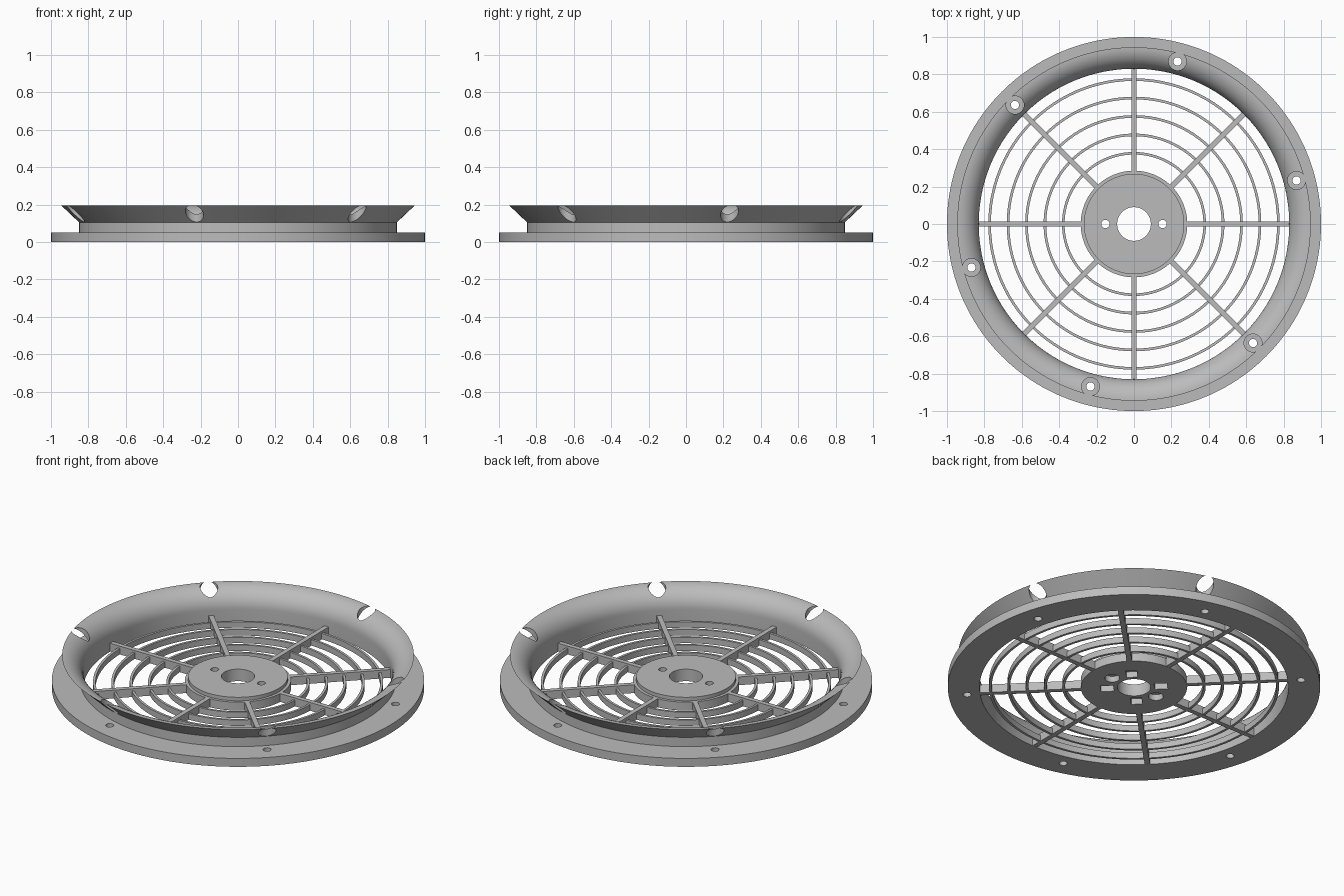
import bpy, bmesh, math
from mathutils import Matrix

cube = bpy.data.objects.get("Cube")
if cube:
    bpy.data.objects.remove(cube, do_unlink=True)

grey = bpy.data.materials.new("moulded grey")
grey.use_nodes = True
color = (0.5, 0.5, 0.5, 1)
grey.diffuse_color = color
grey.node_tree.nodes["Principled BSDF"].inputs["Base Color"].default_value = color


def make_object(name, bm):
    bmesh.ops.recalc_face_normals(bm, faces=bm.faces)
    mesh = bpy.data.meshes.new(name)
    bm.to_mesh(mesh)
    bm.free()
    mesh.materials.append(grey)
    obj = bpy.data.objects.new(name, mesh)
    bpy.context.collection.objects.link(obj)
    return obj


def lathe(name, profile, segments=128):
    """Revolve a closed (radius, z) profile around the z axis."""
    bm = bmesh.new()
    rings = []
    for i in range(segments):
        a = math.tau * i / segments
        rings.append([bm.verts.new((r * math.cos(a), r * math.sin(a), z)) for r, z in profile])
    n = len(profile)
    for i in range(segments):
        here, there = rings[i], rings[(i + 1) % segments]
        for j in range(n):
            k = (j + 1) % n
            bm.faces.new((here[j], there[j], there[k], here[k]))
    return make_object(name, bm)


def add_cylinder(bm, radius, z0, z1, distance, angle):
    a = math.radians(angle)
    place = Matrix.Translation((distance * math.cos(a), distance * math.sin(a), (z0 + z1) / 2))
    bmesh.ops.create_cone(bm, cap_ends=True, segments=32, radius1=radius, radius2=radius,
                          depth=z1 - z0, matrix=place)


def add_bar(bm, r0, r1, width, z0, z1, angle):
    place = (Matrix.Rotation(math.radians(angle), 4, 'Z')
             @ Matrix.Translation(((r0 + r1) / 2, 0, (z0 + z1) / 2))
             @ Matrix.Diagonal((r1 - r0, width, z1 - z0, 1)))
    bmesh.ops.create_cube(bm, size=1, matrix=place)


def cut(obj, bm):
    cutter = make_object("cutter", bm)
    cutter.hide_render = True
    mod = obj.modifiers.new("cut", 'BOOLEAN')
    mod.operation = 'DIFFERENCE'
    mod.solver = 'EXACT'
    mod.object = cutter
    bpy.context.view_layer.objects.active = obj
    bpy.ops.object.modifier_apply(modifier=mod.name)
    bpy.data.objects.remove(cutter, do_unlink=True)


# Outer frame: flange, neck and flared lip with a rounded inner mouth
mouth = []
for i in range(13):
    a = math.pi / 2 * (1 + i / 12)
    mouth.append((0.945 + 0.115 * math.cos(a), 0.08 + 0.115 * math.sin(a)))
frame = lathe("mounting_frame",
              [(0.83, 0), (1, 0), (1, 0.05), (0.85, 0.05), (0.85, 0.105)] + mouth, 160)

# Screw holes through the flange, with clearance bores through the lip
holes = bmesh.new()
for angle in range(15, 360, 60):
    add_cylinder(holes, 0.022, -0.02, 0.056, 0.9, angle)
    add_cylinder(holes, 0.048, 0.07, 0.25, 0.9, angle)
cut(frame, holes)

# Stepped hub with centre bore, screw holes and blind slots underneath
hub = lathe("hub", [(0.09, 0), (0.285, 0), (0.285, 0.05), (0.268, 0.05),
                    (0.268, 0.071), (0.09, 0.071)], 96)
through = bmesh.new()
for angle in (0, 180):
    add_cylinder(through, 0.022, -0.02, 0.1, 0.153, angle)
cut(hub, through)
recesses = bmesh.new()
for angle in (0, 180):
    add_cylinder(recesses, 0.04, -0.02, 0.035, 0.153, angle)
for angle in range(45, 360, 90):
    add_bar(recesses, 0.11, 0.18, 0.06, -0.02, 0.035, angle)
cut(hub, recesses)

# Eight radial spokes
bars = bmesh.new()
for angle in range(0, 360, 45):
    add_bar(bars, 0.275, 0.838, 0.028, 0.001, 0.05, angle)
spokes = make_object("spokes", bars)

# Concentric guard rings
parts = [frame, hub]
for i in range(5):
    r = 0.378 + 0.0985 * i
    parts.append(lathe(f"guard_ring_{i + 1}", [(r - 0.007, 0.002), (r + 0.007, 0.002),
                                               (r + 0.007, 0.037), (r - 0.007, 0.037)], 96))

# Smooth the round parts, keeping their edges sharp
bpy.ops.object.select_all(action='DESELECT')
for part in parts:
    part.select_set(True)
bpy.context.view_layer.objects.active = frame
bpy.ops.object.shade_smooth_by_angle(angle=math.radians(30))
